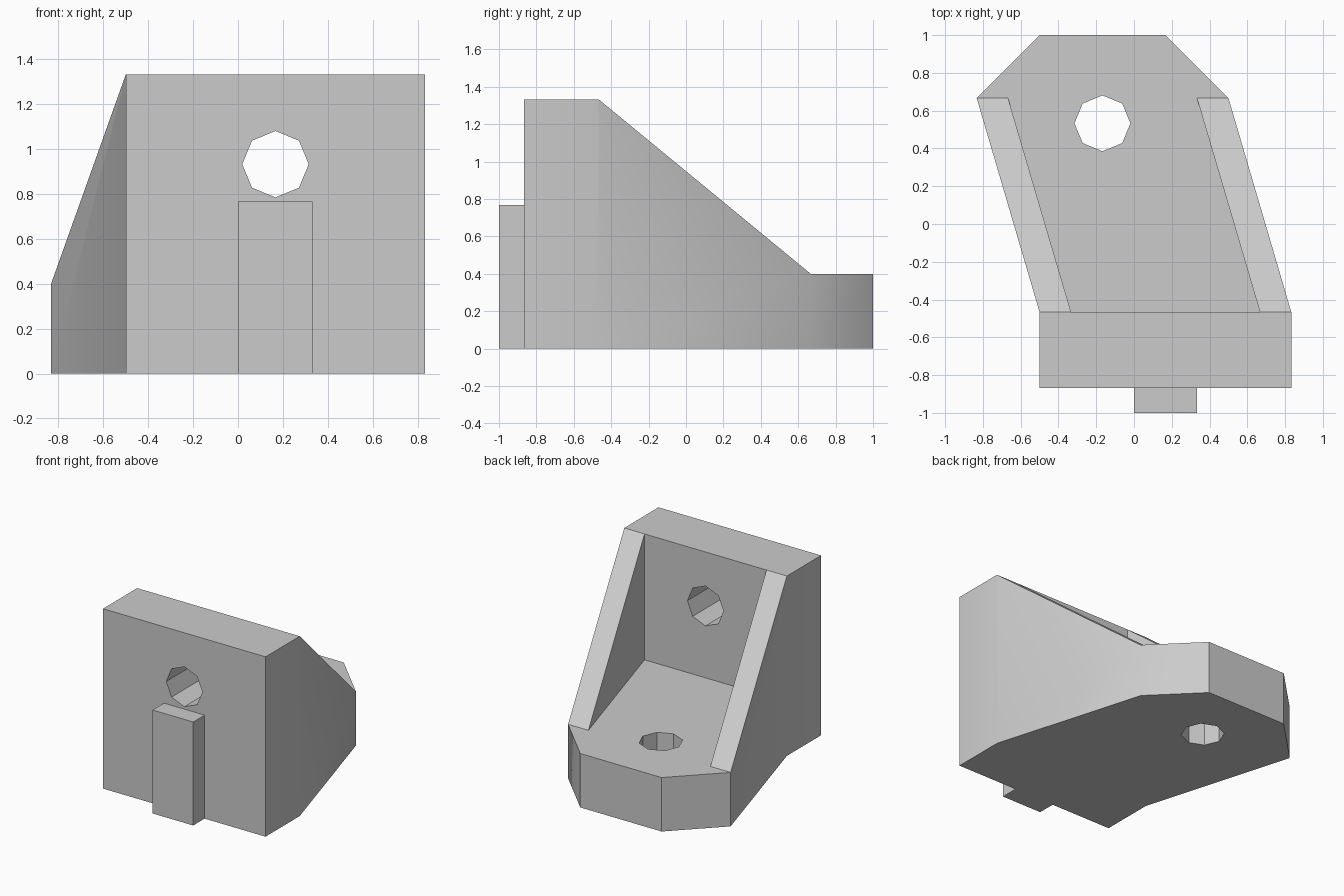
import bpy, bmesh, math
from mathutils import Vector

cube = bpy.data.objects.get("Cube")
if cube:
    bpy.data.objects.remove(cube, do_unlink=True)

grey = bpy.data.materials.new("light_grey")
grey.use_nodes = True
grey.diffuse_color = (0.6, 0.6, 0.6, 1)
grey.node_tree.nodes["Principled BSDF"].inputs["Base Color"].default_value = (0.6, 0.6, 0.6, 1)


def prism(name, points, sweep):
    """Extrude a closed polygon of 3D points along the sweep vector."""
    bm = bmesh.new()
    face = bm.faces.new([bm.verts.new(p) for p in points])
    new = bmesh.ops.extrude_face_region(bm, geom=[face])["geom"]
    bmesh.ops.translate(bm, vec=Vector(sweep),
                        verts=[v for v in new if isinstance(v, bmesh.types.BMVert)])
    bmesh.ops.recalc_face_normals(bm, faces=bm.faces)
    mesh = bpy.data.meshes.new(name)
    bm.to_mesh(mesh)
    bm.free()
    mesh.materials.append(grey)
    obj = bpy.data.objects.new(name, mesh)
    bpy.context.collection.objects.link(obj)
    return obj


def activate(obj):
    bpy.ops.object.select_all(action="DESELECT")
    obj.select_set(True)
    bpy.context.view_layer.objects.active = obj


def cut(obj, cutter):
    """Subtract the cutter from obj and discard it."""
    cutter.hide_render = True
    mod = obj.modifiers.new("cut", "BOOLEAN")
    mod.operation, mod.solver, mod.object = "DIFFERENCE", "EXACT", cutter
    activate(obj)
    bpy.ops.object.modifier_apply(modifier=mod.name)
    bpy.data.objects.remove(cutter, do_unlink=True)


def octagon(radius):
    return [(radius * math.cos(i * math.pi / 4), radius * math.sin(i * math.pi / 4))
            for i in range(8)]


HEIGHT, FLOOR = 1.333, 0.4
WALL_Y, RIB_Y = -0.467, 0.667
HOLE = 0.148

# Skewed bracket body, full height
outline = [(-0.5, -0.867), (0.833, -0.867), (0.833, WALL_Y), (0.5, RIB_Y),
           (0.167, 1), (-0.5, 1), (-0.833, RIB_Y), (-0.5, WALL_Y)]
bracket = prism("bracket_body", [(x, y, 0) for x, y in outline], (0, 0, HEIGHT))

# Sloped rib tops and low rear tongue
slope = (FLOOR - HEIGHT) / (RIB_Y - WALL_Y)
start = WALL_Y - 0.3
profile = [(start, HEIGHT - 0.3 * slope), (RIB_Y, FLOOR), (1.2, FLOOR), (1.2, 2)]
cut(bracket, prism("slope_cutter", [(-1.2, y, z) for y, z in profile], (2.4, 0, 0)))

# Slanted pocket between the two ribs
pocket = [(-0.333, WALL_Y), (0.667, WALL_Y), (0.333, RIB_Y), (-0.667, RIB_Y)]
cut(bracket, prism("pocket_cutter", [(x, y, FLOOR) for x, y in pocket], (0, 0, 1.5)))

# Bolt holes through the front wall and the floor
cut(bracket, prism("wall_hole_cutter",
                   [(0.167 + a, -1.1, 0.933 + b) for a, b in octagon(HOLE)], (0, 0.9, 0)))
cut(bracket, prism("floor_hole_cutter",
                   [(-0.167 + a, 0.533 + b, -0.2) for a, b in octagon(HOLE)], (0, 0, 0.9)))

# Locating key on the front face
key = prism("locating_key", [(0, -1, 0), (0.333, -1, 0), (0.333, -0.867, 0), (0, -0.867, 0)],
            (0, 0, 0.767))

for part in (bracket, key):
    activate(part)
    bpy.ops.object.shade_smooth_by_angle(angle=math.radians(30))
